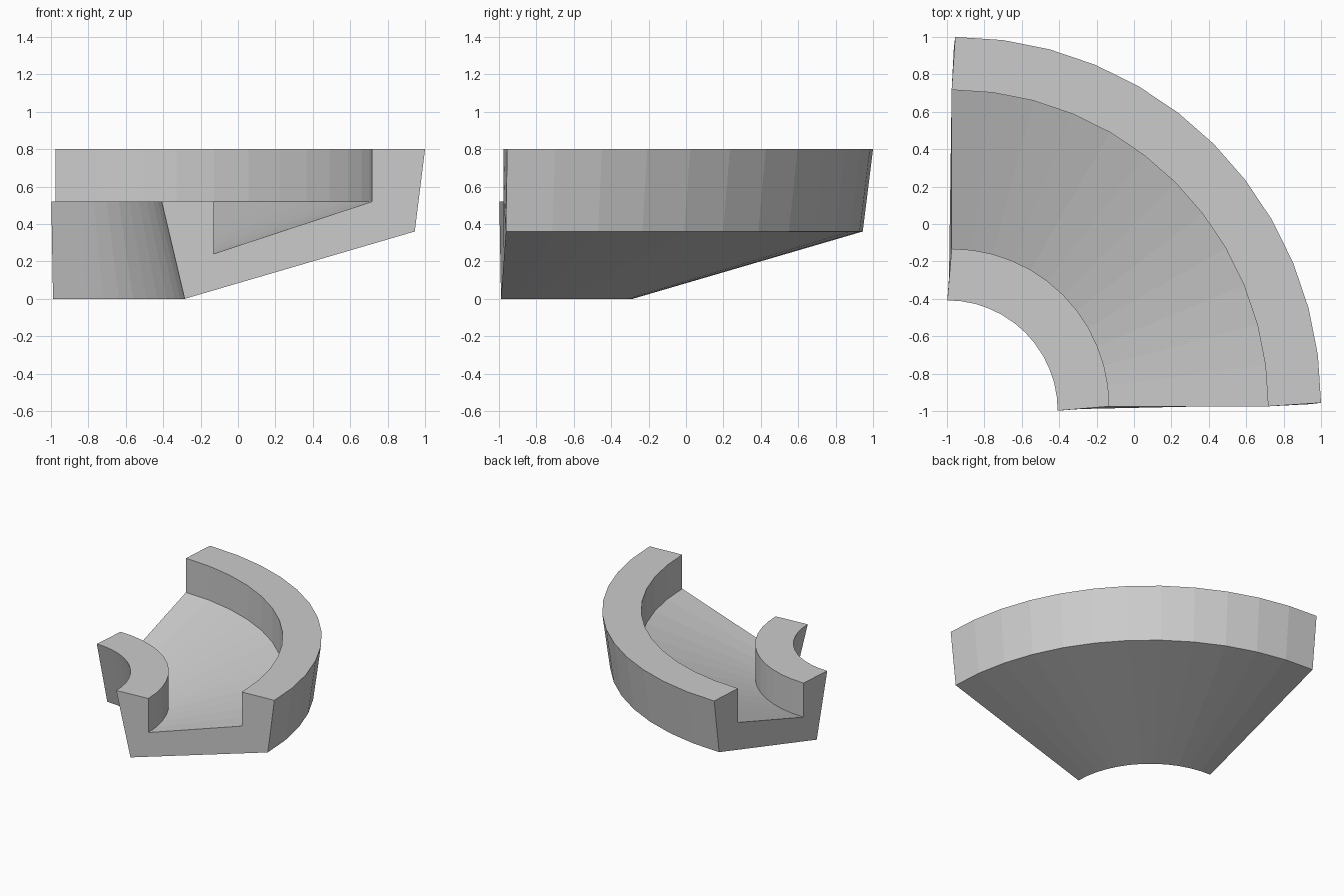
import bpy, bmesh, math

if "Cube" in bpy.data.objects:
    bpy.data.objects.remove(bpy.data.objects["Cube"])

# Channel cross-section: (end x, z, arc centre) - each rail edge is its own quarter arc
PROFILE = [
    (-0.408, 0.52, -0.998),   # inner wall, outside top
    (-0.285, 0.00, -0.989),   # inner wall, bottom
    (0.945, 0.36, -0.963),    # outer wall, bottom
    (1.000, 0.80, -0.956),    # outer wall, outside top
    (0.717, 0.80, -0.975),    # outer wall, channel side top
    (0.717, 0.52, -0.975),    # floor, high edge
    (-0.132, 0.24, -0.975),   # floor, low edge
    (-0.132, 0.52, -0.975),   # inner wall, channel side top
]
SEGMENTS = 12


def sweep_quarter(name, profile, segments):
    bm = bmesh.new()
    rings = []
    for i in range(segments + 1):
        a = math.pi / 2 * i / segments
        rings.append([bm.verts.new((c + (x - c) * math.cos(a),
                                    c + (x - c) * math.sin(a), z))
                      for x, z, c in profile])
    n = len(profile)
    for r0, r1 in zip(rings, rings[1:]):
        for j in range(n):
            k = (j + 1) % n
            bm.faces.new((r0[j], r0[k], r1[k], r1[j]))
    # End caps
    bm.faces.new(rings[0][::-1])
    bm.faces.new(rings[-1])
    bmesh.ops.recalc_face_normals(bm, faces=bm.faces)
    mesh = bpy.data.meshes.new(name)
    bm.to_mesh(mesh)
    bm.free()
    obj = bpy.data.objects.new(name, mesh)
    bpy.context.collection.objects.link(obj)
    return obj


# Banked curved track section
sweep_quarter("banked_curve_track", PROFILE, SEGMENTS)
